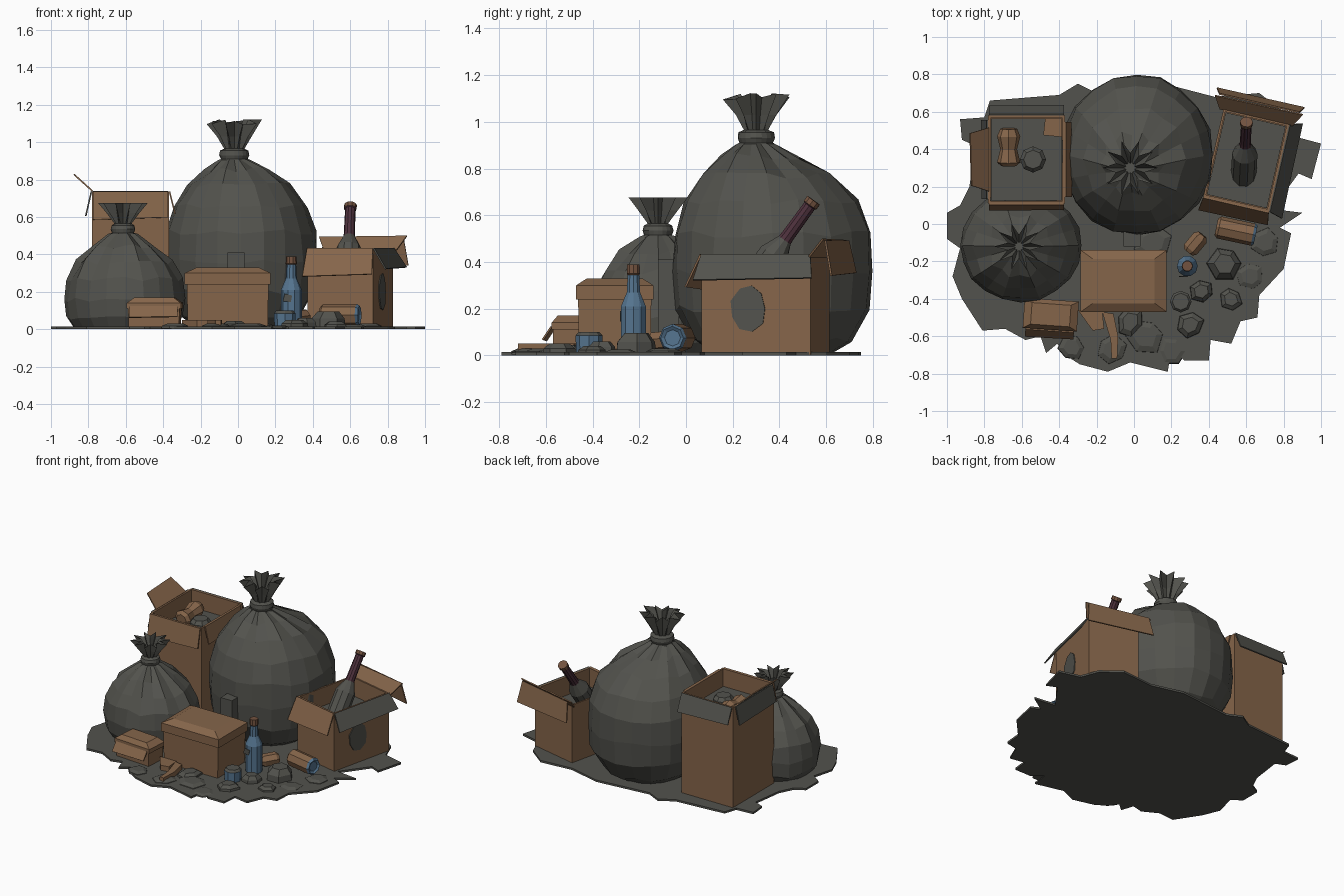
import bpy, bmesh, math, random
from mathutils import Vector, Matrix

if "Cube" in bpy.data.objects:
    bpy.data.objects.remove(bpy.data.objects["Cube"])
random.seed(4)

def material(name, r, g, b):
    m = bpy.data.materials.new(name)
    m.diffuse_color = (r, g, b, 1)
    m.use_nodes = True
    m.node_tree.nodes["Principled BSDF"].inputs["Base Color"].default_value = m.diffuse_color
    return m

GREY = material("bag grey", 0.085, 0.085, 0.074)
BROWN = material("cardboard brown", 0.235, 0.130, 0.068)
BLUE = material("bottle blue", 0.090, 0.175, 0.275)
PURPLE = material("bottle neck purple", 0.075, 0.030, 0.045)
CAP = material("cap brown", 0.170, 0.085, 0.050)

def place(x, y, z, rz=0, ry=0, rx=0):
    return (Matrix.Translation((x, y, z)) @ Matrix.Rotation(math.radians(rz), 4, 'Z')
            @ Matrix.Rotation(math.radians(ry), 4, 'Y') @ Matrix.Rotation(math.radians(rx), 4, 'X'))

def build(name, verts, faces, mats, mat=Matrix(), rule=None, normals=True):
    me = bpy.data.meshes.new(name)
    me.from_pydata([mat @ Vector(v) for v in verts], [], faces)
    for m in mats:
        me.materials.append(m)
    if rule:
        for p in me.polygons:
            p.material_index = rule(p)
    if normals:
        bm = bmesh.new()
        bm.from_mesh(me)
        bmesh.ops.recalc_face_normals(bm, faces=bm.faces)
        bm.to_mesh(me)
        bm.free()
    ob = bpy.data.objects.new(name, me)
    bpy.context.collection.objects.link(ob)
    return ob

def skin(rings):
    """Faces joining equal rings, capped at both ends."""
    n = len(rings[0])
    f = [(k*n + i, k*n + (i+1) % n, (k+1)*n + (i+1) % n, (k+1)*n + i)
         for k in range(len(rings)-1) for i in range(n)]
    f += [tuple(range(n))[::-1], tuple(range((len(rings)-1)*n, len(rings)*n))]
    return [v for r in rings for v in r], f

def prism(name, pts, z0, z1, mats, mat=Matrix()):
    return build(name, *skin([[(x, y, z0) for x, y in pts], [(x, y, z1) for x, y in pts]]), mats, mat)

def lathe(name, profile, n, bands, mat):
    """bands: (profile row where colour starts, material)."""
    rings = [[(r*math.cos(2*math.pi*i/n), r*math.sin(2*math.pi*i/n), z) for i in range(n)] for r, z in profile]
    v, f = skin(rings)
    row = lambda p: min(p.index // n, len(profile)-2) if p.index != len(f)-2 else 0
    return build(name, v, f, [b[1] for b in bands], mat,
                 lambda p: max(i for i, b in enumerate(bands) if row(p) >= b[0]))

def bag(name, body, neck, sx, rings, n=20):
    """rings: (z, radius, pleat depth, blend from body centre to neck centre)."""
    rows = []
    for z, r, pleat, t in rings:
        cx, cy = (body[k]*(1-t) + neck[k]*t for k in (0, 1))
        row = []
        for i in range(n):
            a = 2*math.pi*i/n
            j = 1 + random.uniform(-.018, .012)
            q = r*j*(1 + (pleat if i % 2 == 0 else -pleat))
            s = sx + (1-sx)*t
            dz = random.uniform(-.015, .015) if 0 < z and r > .1 else 0
            row.append((cx + q*s*math.cos(a), cy + q*math.sin(a), max(0, z+dz)))
        rows.append(row)
    return build(name, *skin(rows), [GREY])

# tied rubbish bags with pleated, open tops
bag("large_bag", (.015, .37), (-.02, .30), .94,
    [(0, .24, 0, 0), (.07, .34, 0, 0), (.2, .42, 0, 0), (.36, .435, 0, 0), (.52, .425, .005, 0),
     (.66, .375, .01, .1), (.77, .28, .03, .35), (.85, .165, .08, .7), (.905, .075, .15, 1),
     (.91, .072, 0, 1), (.93, .08, 0, 1), (.955, .076, 0, 1), (.965, .05, .1, 1),
     (1.03, .075, .22, 1), (1.11, .115, .3, 1), (1.09, .095, .35, 1), (1.0, .03, .2, 1)])
bag("small_bag", (-.605, -.115), (-.615, -.12), 1.08,
    [(0, .25, 0, 0), (.06, .29, 0, 0), (.16, .302, 0, 0), (.27, .285, .01, 0), (.36, .235, .03, .2),
     (.44, .165, .07, .6), (.51, .07, .15, 1), (.515, .06, 0, 1), (.535, .066, 0, 1), (.555, .06, 0, 1),
     (.565, .042, .1, 1), (.62, .07, .25, 1), (.675, .098, .35, 1), (.66, .08, .35, 1), (.59, .025, .2, 1)])

# ragged mat of flattened litter
edge = [(-1, .06), (-1, -.08), (-.93, -.13), (-.97, -.28), (-.92, -.4), (-.81, -.57), (-.69, -.56), (-.58, -.62),
        (-.5, -.60), (-.47, -.69), (-.41, -.64), (-.37, -.7), (-.29, -.75), (-.14, -.79), (-.02, -.74), (.18, -.79),
        (.2, -.67), (.27, -.73), (.4, -.73), (.41, -.62), (.52, -.64), (.57, -.52), (.66, -.5), (.67, -.38),
        (.8, -.24), (.84, -.05), (.78, -.02), (.9, .06), (.74, .08), (.88, .27), (.95, .24), (1, .43),
        (.85, .47), (.8, .6), (.67, .7), (.43, .68), (.2, .74), (-.2, .7), (-.3, .75), (-.4, .69),
        (-.77, .66), (-.8, .57), (-.93, .56), (-.92, .45), (-.85, .42), (-.88, .2), (-.93, .1)]
prism("litter_mat", edge, 0, .014, [GREY])

# open cardboard boxes with flaps
def open_box(name, w, d, h, mat):
    x, y, t = w/2, d/2, .012
    sq = lambda a, b, z: [(-a, -b, z), (a, -b, z), (a, b, z), (-a, b, z)]
    return build(name, *skin([sq(x, y, .005), sq(x, y, h), sq(x-t, y-t, h), sq(x-t, y-t, .03)]), [BROWN], mat)

def flap(name, angle, dist, half, z, out, rise, mat, top=BROWN, under=BROWN, spread=0):
    a = math.radians(angle)
    o, t = Vector((math.cos(a), math.sin(a), 0)), Vector((-math.sin(a), math.cos(a), 0))
    e = o*out + Vector((0, 0, rise))
    c = o*dist + Vector((0, 0, z))
    n = e.cross(t).normalized()*.008
    q = [c - t*half, c + e - t*(half+spread), c + e*.92 + t*(half+spread), c + t*half]
    return build(name, q + [p+n for p in q], [(4, 5, 6, 7), (3, 2, 1, 0), (0, 1, 5, 4), (1, 2, 6, 5),
                 (2, 3, 7, 6), (3, 0, 4, 7)], [top, under], mat, lambda p: int(p.index == 1))

TALL = place(-.575, .345, 0)
open_box("tall_box", .41, .47, .735, TALL)
flap("tall_box_front_flap", -90, .235, .20, .735, .03, -.15, TALL)
flap("tall_box_back_flap", 90, .235, .20, .735, .05, -.12, TALL, GREY)
flap("tall_box_left_flap", 180, .205, .17, .735, .10, .09, TALL, BROWN, GREY, -.03)
flap("tall_box_left_torn_flap", 180, .205, .21, .735, .03, -.13, TALL, GREY, GREY)
flap("tall_box_right_flap", 0, .205, .2, .735, .03, -.12, TALL)
prism("tall_box_filling", [(-.19, -.22), (.19, -.22), (.19, .22), (-.19, .22)], .5, .61, [GREY], TALL)
prism("tall_box_scrap", [(.09, .13), (.19, .12), (.19, .22), (.1, .22)], .61, .625, [BROWN], TALL)

LOW = place(.6, .34, 0, -13)
open_box("low_box", .36, .48, .43, LOW)
flap("low_box_front_flap", -90, .24, .18, .43, .07, -.15, LOW, spread=.01)
flap("low_box_right_flap", 0, .18, .24, .43, .07, -.11, LOW, GREY, BROWN, .02)
flap("low_box_back_flap", 90, .24, .2, .42, .07, .075, LOW, spread=.04)
flap("low_box_back_fold", 90, .31, .22, .49, .03, -.15, LOW, spread=.02)
prism("low_box_filling", [(-.165, -.225), (.165, -.225), (.165, .225), (-.165, .225)], .2, .3, [GREY], LOW)
prism("low_box_stain", [(.08*math.cos(k*.7)*random.uniform(.85, 1.1), .1*math.sin(k*.7)) for k in range(9)],
      0, .006, [GREY], LOW @ Matrix.Translation((.18, -.03, .2)) @ Matrix.Rotation(math.pi/2, 4, 'Z')
      @ Matrix.Rotation(math.pi/2, 4, 'X'))

# closed cartons: body, overhanging lid skirt, domed top
def carton(name, w, d, h, lip, mat):
    r = lambda k, z: [(-w/2*k, -d/2*k, z), (w/2*k, -d/2*k, z), (w/2*k, d/2*k, z), (-w/2*k, d/2*k, z)]
    build(name, *skin([r(.93, .005), r(.95, h-lip), r(1, h-lip-.01), r(1, h-.03), r(.72, h)]), [BROWN], mat)

carton("front_carton", .46, .33, .33, .08, place(-.055, -.305, 0))
carton("small_carton", .29, .16, .17, .05, place(-.445, -.485, 0, -4))
flap("small_carton_flap", -90, .08, .13, .12, .04, -.06, place(-.445, -.485, 0, -4))
prism("grey_board", [(-.055, -.12), (.035, -.12), (.035, -.03), (-.055, -.03)], .005, .41, [GREY])

# bottles
lathe("blue_bottle", [(.052, .005), (.056, .02), (.056, .21), (.03, .27), (.026, .345), (.03, .35), (.028, .39)],
      10, [(0, BLUE), (4, CAP)], place(.285, -.225, 0))
prism("bottle_label", [(-.03, 0), (.012, -.005), (.02, .03), (-.02, .04)], 0, .006, [GREY],
      place(.27, -.277, .15, 0, 0, 90))
lathe("leaning_bottle", [(.06, 0), (.068, .02), (.068, .24), (.032, .32), (.03, .34), (.028, .5), (.034, .505), (.034, .53)],
      10, [(0, GREY), (3, PURPLE), (6, CAP)], place(.585, .235, .235, -3, 0, -36))

# cans and rolls
can = [(.045, 0), (.06, .015), (.06, .2), (.05, .215), (.035, .205)]
lathe("lying_can", can, 8, [(0, BROWN), (2, BLUE)], place(.44, -.015, .075, -12, 90))
lathe("standing_can", [(.055, .01), (.058, .085), (.045, .1)], 8, [(0, BLUE), (1, GREY)], place(.25, -.415, 0))
lathe("brown_roll", [(.03, 0), (.045, .02), (.045, .1), (.03, .12)], 7, [(0, BROWN)], place(.29, -.15, .055, 50, 85))
lathe("boxed_roll", [(.04, 0), (.062, .02), (.045, .09), (.062, .16), (.045, .2)], 8, [(0, BROWN)],
      place(-.67, .31, .64, 90, 85))
lathe("boxed_can", [(.07, 0), (.07, .05), (.05, .075)], 8, [(0, GREY)], place(-.54, .345, .6))

# crumpled grey lumps: x, y, radius, height
for i, (x, y, r, h) in enumerate([(.49, -.21, .09, .095), (.3, -.54, .07, .05), (.52, -.4, .06, .04), (.06, -.6, .1, .03),
                                  (-.12, -.67, .08, .03), (.36, -.36, .06, .06), (-.33, -.66, .07, .03),
                                  (.7, -.1, .08, .03), (-.02, -.52, .08, .045), (.2, -.68, .08, .02),
                                  (.1, -.1, .1, .03), (.62, -.28, .07, .025)]):
    n = 6
    base = [(math.cos(k*math.tau/n)*random.uniform(.85, 1.2), math.sin(k*math.tau/n)*random.uniform(.85, 1.2)) for k in range(n)]
    build("litter_lump_%d" % (i+1), *skin([[(a*r*s, b*r*s, z) for a, b in base]
          for s, z in ((1, .005), (.95, h*.6), (.6, h))]), [GREY], place(x, y, 0, 20*i))

# torn cardboard scraps on the ground
prism("curved_scrap", [(-.17, -.47), (-.11, -.48), (-.085, -.6), (-.09, -.72), (-.12, -.72), (-.125, -.62)], .014, .05, [BROWN])
prism("flat_scrap", [(-.3, -.46), (-.17, -.46), (-.16, -.56), (-.22, -.57), (-.25, -.53)], .014, .05, [BROWN])
